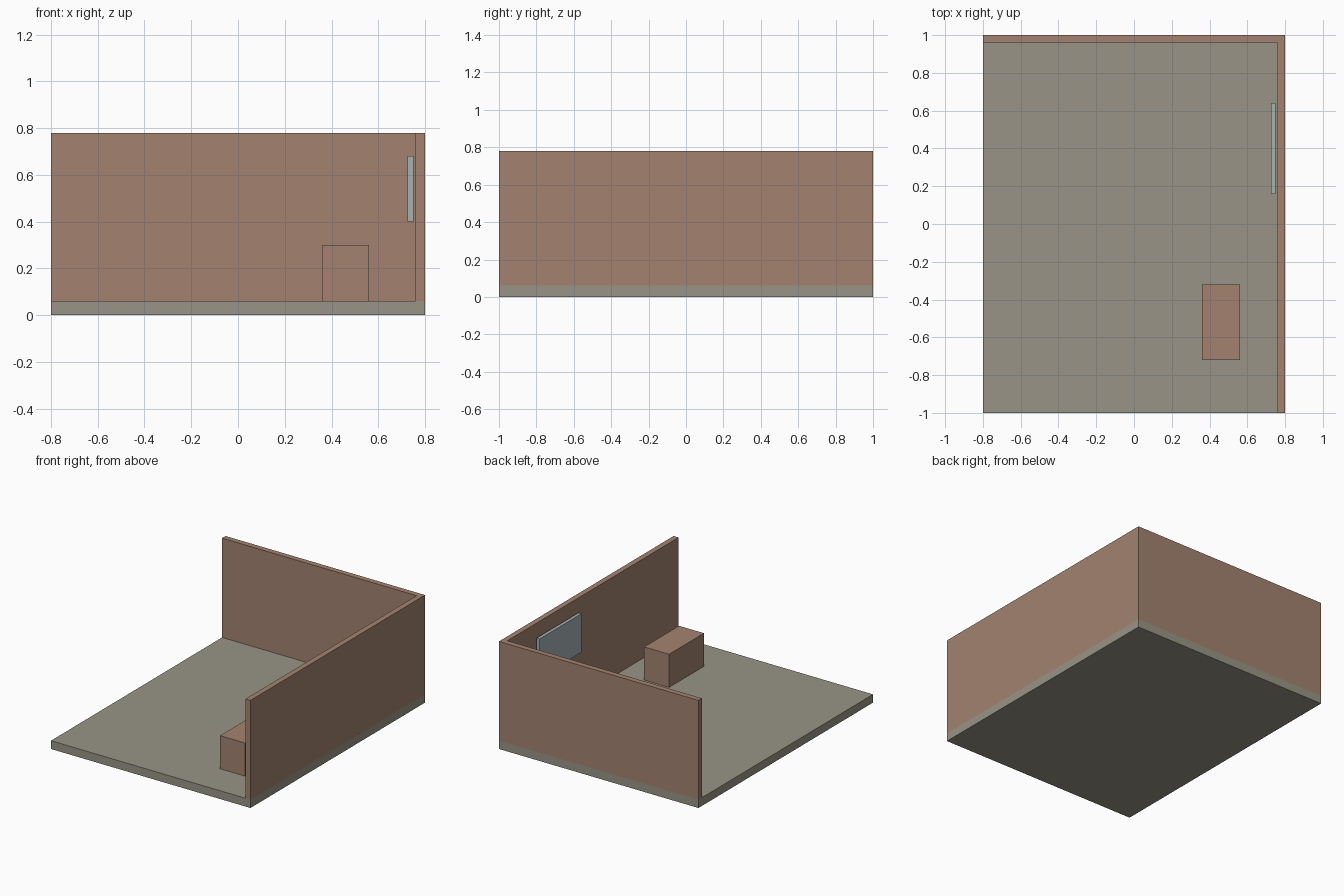
import bpy
import bmesh
from mathutils import Vector

if "Cube" in bpy.data.objects:
    bpy.data.objects.remove(bpy.data.objects["Cube"])


def material(name, colour):
    mat = bpy.data.materials.new(name)
    mat.diffuse_color = (*colour, 1.0)
    mat.use_nodes = True
    mat.node_tree.nodes["Principled BSDF"].inputs["Base Color"].default_value = mat.diffuse_color
    return mat


def box(name, low, high, mat):
    """Box spanning two opposite corners."""
    low, high = Vector(low), Vector(high)
    bm = bmesh.new()
    bmesh.ops.create_cube(bm, size=1.0)
    bmesh.ops.scale(bm, vec=high - low, verts=bm.verts)
    mesh = bpy.data.meshes.new(name)
    bm.to_mesh(mesh)
    bm.free()
    mesh.materials.append(mat)
    obj = bpy.data.objects.new(name, mesh)
    obj.location = (low + high) / 2
    bpy.context.collection.objects.link(obj)
    return obj


stone = material("grey_stone", (0.315, 0.296, 0.238))
clay = material("brown_clay", (0.366, 0.226, 0.162))
glass = material("pale_blue_grey", (0.38, 0.45, 0.46))

W, D = 0.8, 1.0            # half width and half depth of the room
FLOOR, TOP, T = 0.06, 0.78, 0.04

# Floor slab
box("floor", (-W, -D, 0), (W, D, FLOOR), stone)

# Two walls meeting at the back right corner
box("back_wall", (-W, D - T, FLOOR), (W - T, D, TOP), clay)
box("right_wall", (W - T, -D, FLOOR), (W, D, TOP), clay)

# Low block standing on the floor
box("bench", (0.36, -0.72, FLOOR), (0.56, -0.32, 0.30), clay)

# Thin panel beside the right wall
box("wall_panel", (0.726, 0.16, 0.40), (0.75, 0.64, 0.68), glass)
